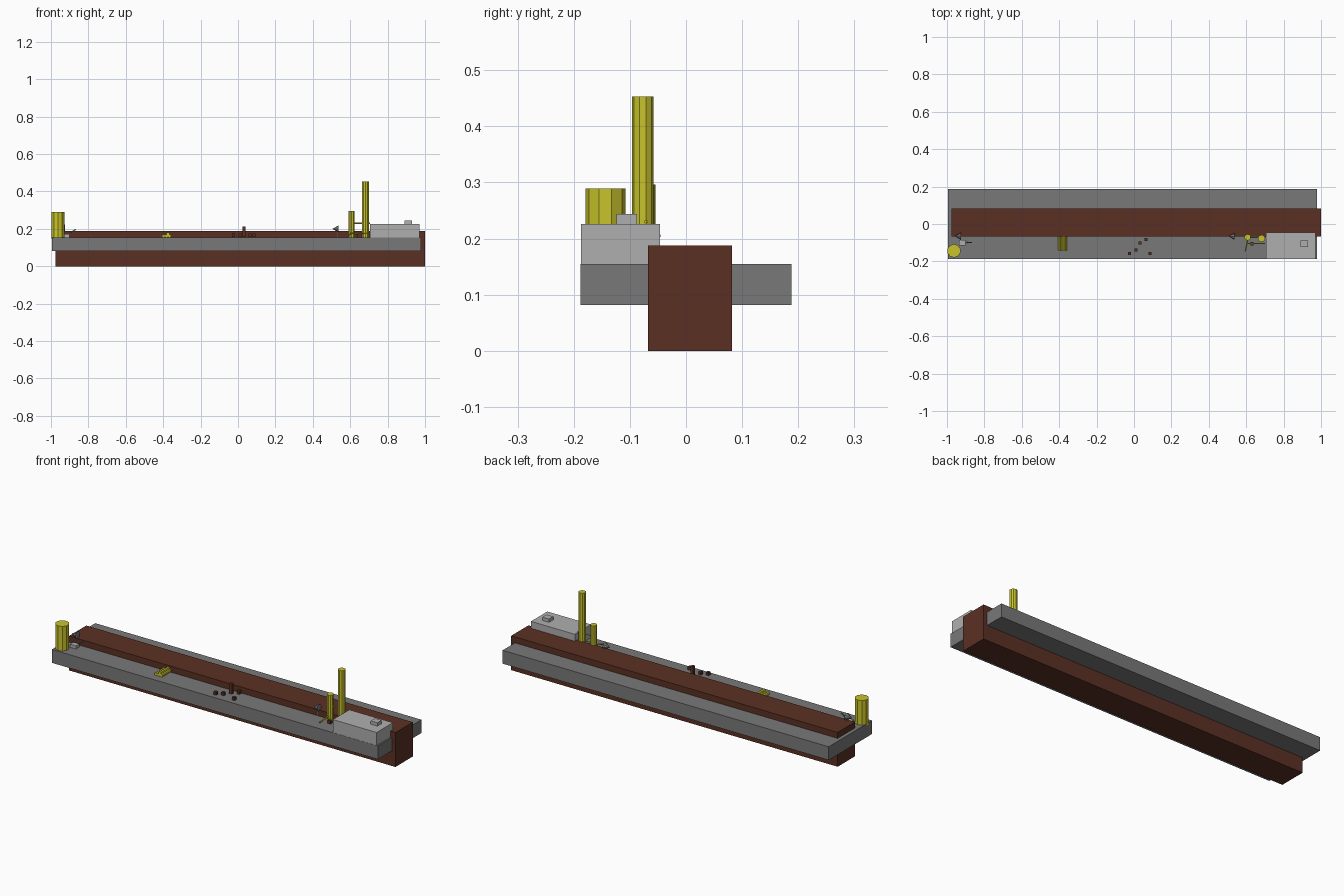
import bpy
from mathutils import Vector

if "Cube" in bpy.data.objects:
    bpy.data.objects.remove(bpy.data.objects["Cube"])


def material(name, rgb):
    m = bpy.data.materials.new(name)
    m.diffuse_color = (*rgb, 1)
    m.use_nodes = True
    m.node_tree.nodes["Principled BSDF"].inputs["Base Color"].default_value = m.diffuse_color
    return m


BROWN = material("rust_brown", (0.105, 0.03, 0.017))
YELLOW = material("yellow", (0.58, 0.55, 0.025))
GREY = material("dark_grey", (0.19, 0.19, 0.19))
LIGHT = material("light_grey", (0.43, 0.43, 0.43))


def finish(name, mat):
    ob = bpy.context.object
    ob.name = name
    ob.data.materials.append(mat)
    return ob


def box(name, x, y, z, mat):
    bpy.ops.mesh.primitive_cube_add(size=1, location=[sum(r) / 2 for r in (x, y, z)])
    ob = finish(name, mat)
    ob.scale = [r[1] - r[0] for r in (x, y, z)]
    return ob


def rod(name, a, b, r, mat, sides=10, r2=None):
    a, b = Vector(a), Vector(b)
    bpy.ops.mesh.primitive_cone_add(vertices=sides, radius1=r, radius2=r if r2 is None else r2,
                                    depth=(b - a).length, location=(a + b) / 2)
    ob = finish(name, mat)
    ob.rotation_mode = 'QUATERNION'
    ob.rotation_quaternion = (b - a).to_track_quat('Z', 'Y')
    return ob


DECK = 0.155

# Hull and deck slab
box("hull_beam", (-0.975, 1.0), (-0.068, 0.082), (0, 0.188), BROWN)
box("deck_slab", (-0.995, 0.978), (-0.188, 0.188), (0.082, DECK), GREY)

# Cabin with roof vent
box("cabin", (0.705, 0.97), (-0.187, -0.046), (DECK - 0.005, 0.226), LIGHT)
box("roof_vent", (0.89, 0.93), (-0.124, -0.087), (0.225, 0.244), LIGHT)

# Upright tanks
for name, x, y, r, top in (("wide_tank", -0.963, -0.1435, 0.036, 0.289),
                           ("tall_stack", 0.682, -0.077, 0.019, 0.453),
                           ("short_stack", 0.608, -0.071, 0.017, 0.296)):
    rod(name, (x, y, 0.145), (x, y, top), r, YELLOW)

# Thin pipes and valve block beside the stacks
rod("cross_pipe", (0.61, -0.103, 0.175), (0.70, -0.103, 0.175), 0.003, YELLOW, 6)
rod("side_pipe", (0.595, -0.145, 0.165), (0.612, -0.065, 0.185), 0.004, YELLOW, 6)
rod("upper_pipe", (0.62, -0.072, 0.23), (0.705, -0.072, 0.23), 0.003, YELLOW, 6)
box("valve_block", (0.622, 0.640), (-0.114, -0.096), (DECK, 0.173), BROWN)

# Horn-like cones
rod("horn_right", (0.538, -0.066, 0.20), (0.505, -0.066, 0.20), 0.019, GREY, 8, 0)
rod("horn_left", (-0.925, -0.065, 0.205), (-0.960, -0.065, 0.205), 0.02, GREY, 8, 0)
rod("horn_post_right", (0.53, -0.066, DECK), (0.53, -0.066, 0.19), 0.003, GREY, 6)
rod("horn_post_left", (-0.935, -0.065, DECK), (-0.935, -0.065, 0.195), 0.003, GREY, 6)

# Small crate with tilted handle
box("small_crate", (-0.935, -0.90), (-0.115, -0.085), (DECK, 0.172), LIGHT)
rod("crate_handle", (-0.895, -0.10, 0.18), (-0.868, -0.10, 0.197), 0.003, GREY, 6)

# Pipe pile
for i, (x, z) in enumerate(((-0.398, 0.162), (-0.382, 0.162), (-0.366, 0.162), (-0.374, 0.173))):
    rod(f"piled_pipe_{i}", (x, -0.142, z), (x, -0.065, z), 0.009, YELLOW, 8)

# Scattered blocks
H = 0.008
for i, (x, y) in enumerate(((-0.025, -0.157), (0.01, -0.14), (0.032, -0.102),
                            (0.065, -0.083), (0.086, -0.157))):
    box(f"block_{i}", (x - H, x + H), (y - H, y + H), (DECK + 0.002, 0.174), BROWN)
box("stacked_block", (0.024, 0.040), (-0.110, -0.094), (0.174, 0.213), BROWN)
